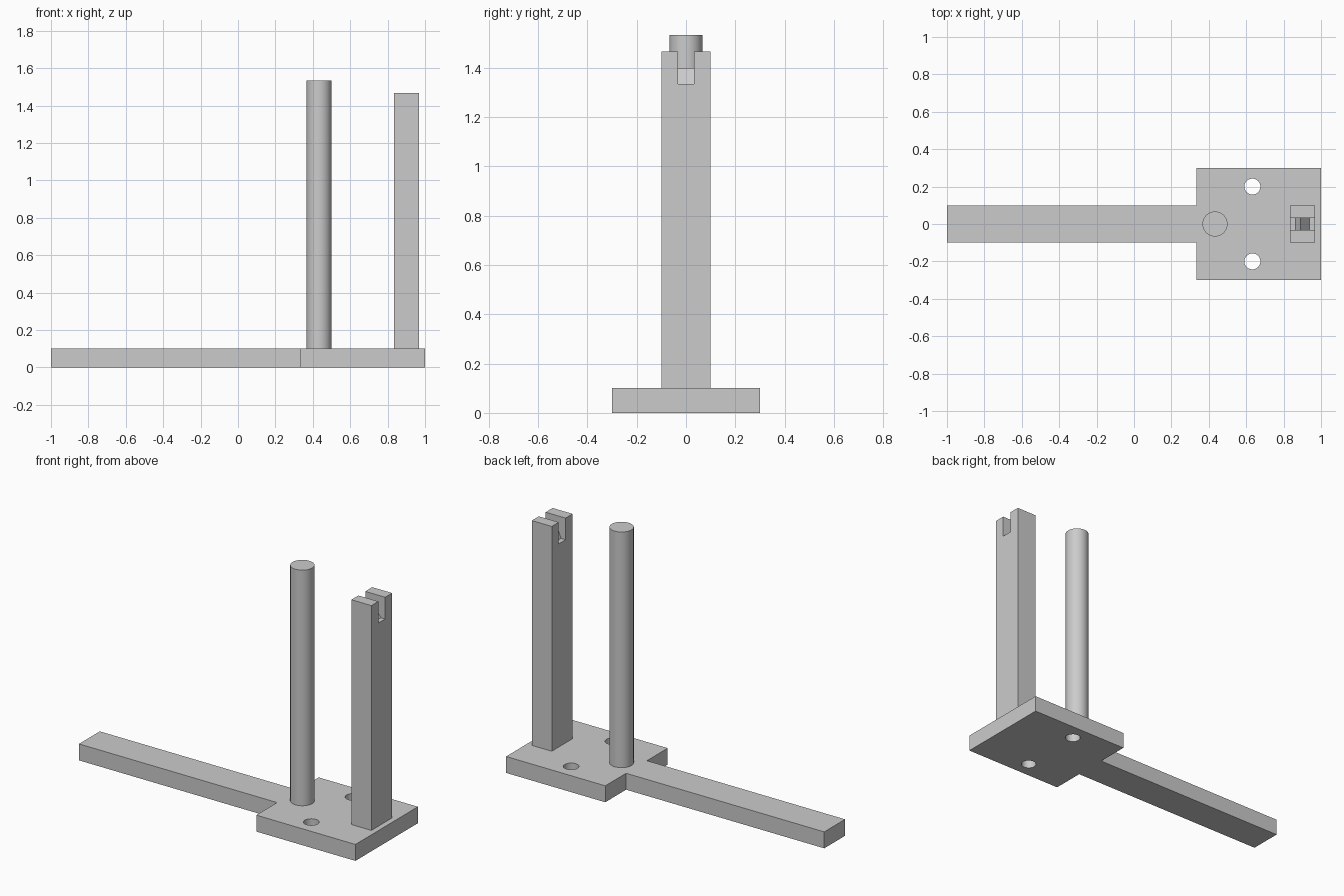
import bpy, bmesh, math
from mathutils import Vector

if "Cube" in bpy.data.objects:
    bpy.data.objects.remove(bpy.data.objects["Cube"], do_unlink=True)

grey = bpy.data.materials.new("plain grey")
grey.use_nodes = True
colour = (0.6, 0.6, 0.6, 1)
grey.diffuse_color = colour
grey.node_tree.nodes["Principled BSDF"].inputs["Base Color"].default_value = colour


def prism(name, outline, direction):
    """Extrude a closed outline of 3D points along a direction."""
    bm = bmesh.new()
    face = bm.faces.new([bm.verts.new(p) for p in outline])
    moved = bmesh.ops.extrude_face_region(bm, geom=[face])["geom"]
    verts = [v for v in moved if isinstance(v, bmesh.types.BMVert)]
    bmesh.ops.translate(bm, verts=verts, vec=Vector(direction))
    bmesh.ops.recalc_face_normals(bm, faces=bm.faces)
    mesh = bpy.data.meshes.new(name)
    bm.to_mesh(mesh)
    bm.free()
    mesh.materials.append(grey)
    obj = bpy.data.objects.new(name, mesh)
    bpy.context.collection.objects.link(obj)
    return obj


def cylinder(name, x, y, radius, low, high, sides):
    ring = [(x + radius * math.cos(math.tau * i / sides),
             y + radius * math.sin(math.tau * i / sides), low) for i in range(sides)]
    return prism(name, ring, (0, 0, high - low))


def activate(obj):
    bpy.ops.object.select_all(action='DESELECT')
    obj.select_set(True)
    bpy.context.view_layer.objects.active = obj


def cut(obj, cutter):
    activate(obj)
    mod = obj.modifiers.new("cut", 'BOOLEAN')
    mod.operation, mod.solver, mod.object = 'DIFFERENCE', 'EXACT', cutter
    bpy.ops.object.modifier_apply(modifier=mod.name)
    bpy.data.objects.remove(cutter, do_unlink=True)


# Base plate and long arm in one piece
half = [(-1, -0.1), (0.333, -0.1), (0.333, -0.3), (1, -0.3)]
outline = half + [(x, -y) for x, y in reversed(half)]
base = prism("base_with_arm", [(x, y, 0) for x, y in outline], (0, 0, 0.1))

# Two screw holes
for side in (-1, 1):
    cut(base, cylinder("hole_cutter", 0.633, side * 0.2, 0.043, -0.1, 0.2, 24))

# Round post
post = cylinder("round_post", 0.433, 0, 0.067, 0.1, 1.533, 30)

# Square upright with a slot in its top
slot = [(-0.1, 0.1), (0.1, 0.1), (0.1, 1.467), (0.033, 1.467), (0.033, 1.335),
        (-0.033, 1.335), (-0.033, 1.467), (-0.1, 1.467)]
prism("slotted_upright", [(0.833, y, z) for y, z in slot], (0.134, 0, 0))

# Knife edge across the slot floor
edge = [(0.864, 1.335), (0.938, 1.335), (0.89, 1.4)]
prism("knife_edge", [(x, -0.033, z) for x, z in edge], (0, 0.066, 0))

# Smooth the round surfaces, keep the rims sharp
for obj in (base, post):
    activate(obj)
    bpy.ops.object.shade_smooth_by_angle(angle=math.radians(30))
